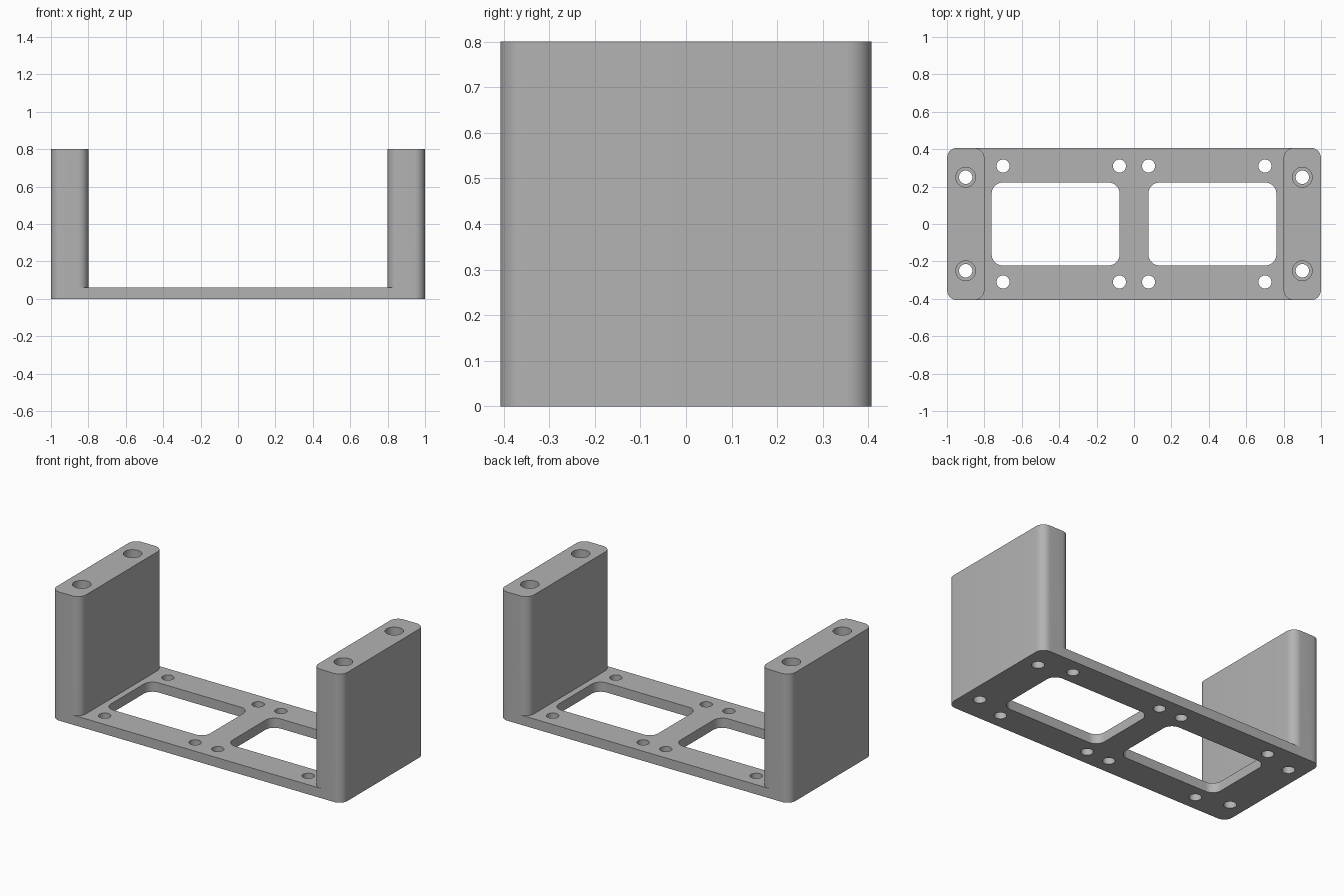
import bpy, bmesh, math

cube = bpy.data.objects.get("Cube")
if cube:
    bpy.data.objects.remove(cube, do_unlink=True)

HALF_DEPTH = 0.407
PLATE = 0.06
HEIGHT = 0.8
RADIUS = 0.055

grey = bpy.data.materials.new("plain_grey")
grey.use_nodes = True
colour = (0.45, 0.45, 0.45, 1)
grey.diffuse_color = colour
grey.node_tree.nodes["Principled BSDF"].inputs["Base Color"].default_value = colour


def prism(name, points, z0, z1):
    """Extrude a flat outline from z0 to z1."""
    bm = bmesh.new()
    face = bm.faces.new([bm.verts.new((x, y, z0)) for x, y in points])
    geom = bmesh.ops.extrude_face_region(bm, geom=[face])["geom"]
    top = [v for v in geom if isinstance(v, bmesh.types.BMVert)]
    bmesh.ops.translate(bm, verts=top, vec=(0, 0, z1 - z0))
    bmesh.ops.recalc_face_normals(bm, faces=bm.faces)
    mesh = bpy.data.meshes.new(name)
    bm.to_mesh(mesh)
    bm.free()
    obj = bpy.data.objects.new(name, mesh)
    bpy.context.collection.objects.link(obj)
    mesh.materials.append(grey)
    return obj


def rounded(cx, hx, hy, r, steps=10):
    """Outline of a rectangle with rounded corners."""
    pts = []
    for i, (sx, sy) in enumerate([(1, 1), (-1, 1), (-1, -1), (1, -1)]):
        for k in range(steps + 1):
            a = math.pi / 2 * (i + k / steps)
            pts.append((cx + sx * (hx - r) + r * math.cos(a),
                        sy * (hy - r) + r * math.sin(a)))
    return pts


def circle(cx, cy, r, n=32):
    return [(cx + r * math.cos(math.tau * k / n),
             cy + r * math.sin(math.tau * k / n)) for k in range(n)]


def combine(body, others, operation):
    """Apply boolean operations and discard the helper objects."""
    bpy.context.view_layer.objects.active = body
    for other in others:
        other.hide_render = True
        mod = body.modifiers.new("combine", 'BOOLEAN')
        mod.operation = operation
        mod.solver = 'EXACT'
        mod.object = other
        bpy.ops.object.modifier_apply(modifier=mod.name)
        bpy.data.objects.remove(other, do_unlink=True)


# Base plate joined to the two end uprights
end = 0.93
plate_outline = [(-end, -HALF_DEPTH), (end, -HALF_DEPTH), (end, HALF_DEPTH), (-end, HALF_DEPTH)]
bracket = prism("mounting_bracket", plate_outline, 0, PLATE)
uprights = [prism("upright", rounded(s * 0.9, 0.1, HALF_DEPTH, RADIUS), 0, HEIGHT) for s in (-1, 1)]
combine(bracket, uprights, 'UNION')

cutters = []
for s in (-1, 1):
    # Windows in the plate
    cutters.append(prism("window_cutter", rounded(s * 0.419, 0.342, 0.222, 0.06), -0.1, 0.2))
    for t in (-1, 1):
        # Screw holes in the plate
        for x in (0.078, 0.7):
            cutters.append(prism("screw_cutter", circle(s * x, t * 0.31, 0.035), -0.1, 0.2))
        # Through holes in the uprights, wider at the top
        cutters.append(prism("bore_cutter", circle(s * 0.9, t * 0.25, 0.036), -0.1, 0.9))
        cutters.append(prism("counterbore_cutter", circle(s * 0.9, t * 0.25, 0.053), 0.55, 0.9))
combine(bracket, cutters, 'DIFFERENCE')

bpy.ops.object.select_all(action='DESELECT')
bracket.select_set(True)
bpy.context.view_layer.objects.active = bracket
bpy.ops.object.shade_smooth_by_angle(angle=math.radians(30))
